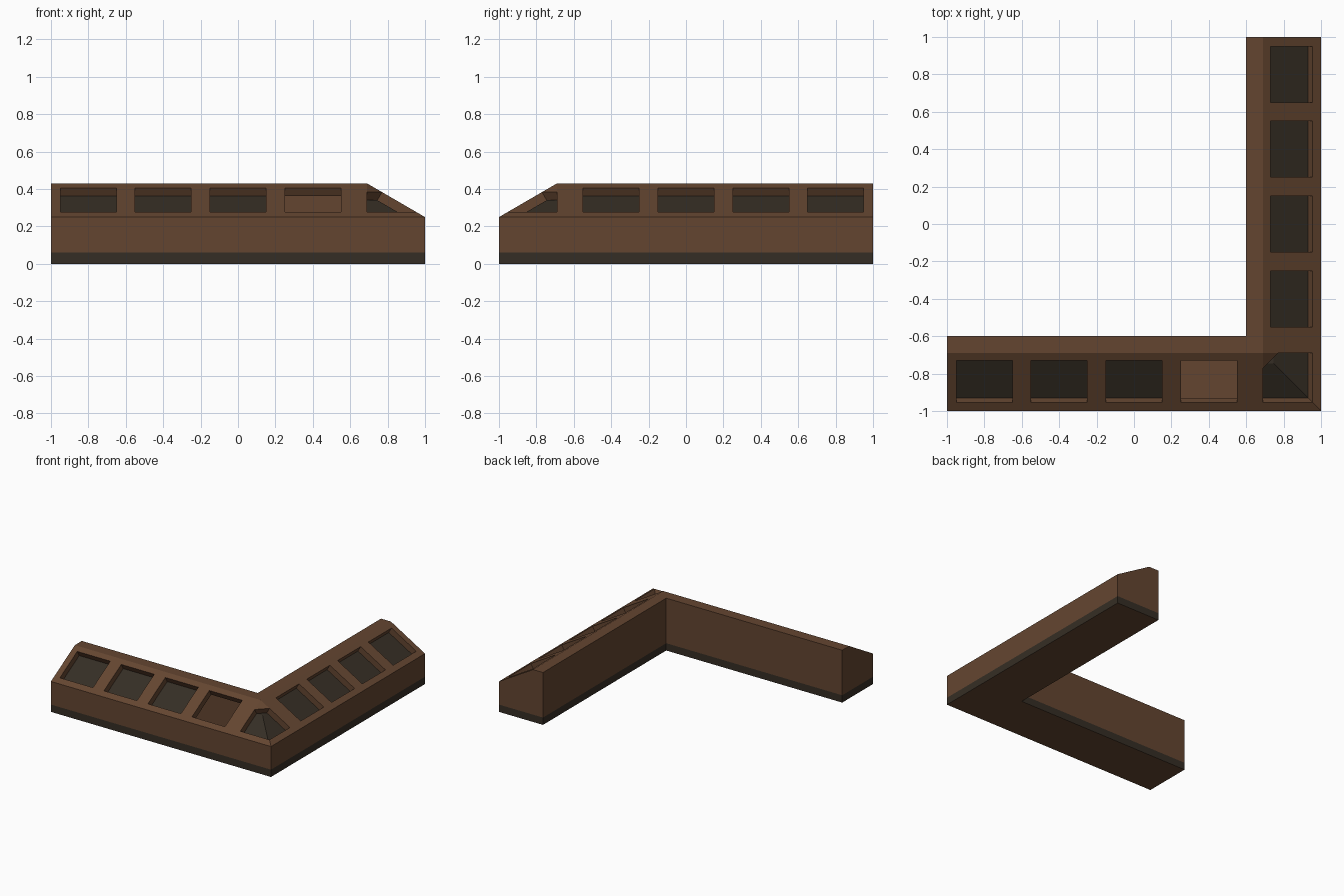
import bpy
import bmesh
from mathutils import Vector

cube = bpy.data.objects.get("Cube")
if cube:
    bpy.data.objects.remove(cube)


def make_material(name, color):
    mat = bpy.data.materials.new(name)
    mat.use_nodes = True
    mat.diffuse_color = (*color, 1)
    bsdf = mat.node_tree.nodes["Principled BSDF"]
    bsdf.inputs["Base Color"].default_value = (*color, 1)
    bsdf.inputs["Roughness"].default_value = 0.8
    return mat


wood = make_material("brown wood", (0.127, 0.060, 0.030))
dark = make_material("dark panel", (0.036, 0.027, 0.018))

# Cross-section: u is the distance in from the outer wall
BASE, EDGE, TOP = 0.06, 0.25, 0.43
SLOPE_END, DEPTH = 0.31, 0.4
LIP, HEAD, CORNER_HEAD = 0.045, 0.27, 0.23
SHIFT, SINK = 0.025, 0.0435      # recess walls run square to the slope
MITRE = 1 - SLOPE_END
INNER = 1 - DEPTH

parts = {name: bmesh.new() for name in ("counter_shell", "plinth", "recess_floors")}


def front_wing(a, u, z):
    return Vector((a, u - 1, z))


def side_wing(a, u, z):
    return Vector((1 - u, -a, z))


def slope(u):
    return EDGE + (TOP - EDGE) * u / SLOPE_END


def on(a, u):
    """Point on the sloped surface."""
    return (a, u, slope(u))


def sunk(a, u):
    """Point on the recess floor, given its rim distance."""
    return (a, u + SHIFT, slope(u) - SINK)


def add_face(part, wing, points, outward):
    """Add a face turned towards the outward direction (along, in, up)."""
    bm = parts[part]
    face = bm.faces.new([bm.verts.new(wing(*p)) for p in points])
    face.normal_update()
    direction = wing(*outward) - wing(0, 0, 0)
    if face.normal.dot(direction) < 0:
        face.normal_flip()


UP, DOWN, OUT, BACK = (0, 0, 1), (0, 0, -1), (0, -1, 0), (0, 1, 0)
END, INWARD = (-1, 0, 0), (1, 0, 0)
LEAN = (0, -0.5, 0.86)
RISE, FALL = (0, 0.86, 0.5), (0, -0.86, -0.5)


def build_recess(wing, a, b, floored):
    s, f = "counter_shell", "recess_floors"
    add_face(s, wing, [on(a, LIP), on(b, LIP), sunk(b, LIP), sunk(a, LIP)], RISE)
    add_face(s, wing, [on(a, HEAD), on(b, HEAD), sunk(b, HEAD), sunk(a, HEAD)], FALL)
    for x, facing in ((a, INWARD), (b, END)):
        add_face(s, wing, [on(x, LIP), on(x, HEAD), sunk(x, HEAD), sunk(x, LIP)], facing)
    if floored:
        add_face(f, wing, [sunk(a, LIP), sunk(b, LIP), sunk(b, HEAD), sunk(a, HEAD)], LEAN)


def build_corner(wing):
    """Half of the recess that wraps around the hip."""
    s, f, m = "counter_shell", "recess_floors", MITRE
    rim, floor_rim = on(m, CORNER_HEAD), sunk(m, CORNER_HEAD)
    half = (SLOPE_END - CORNER_HEAD) / 2
    rim_mid = (m + half, CORNER_HEAD + half, rim[2])
    low = floor_rim[1]
    half = (SLOPE_END - low) / 2
    floor_mid = (m + half, low + half, floor_rim[2])
    hip_top = (1 - low, low, floor_rim[2])
    tip = on(1 - LIP, LIP)
    floor_tip = sunk(1 - LIP - SHIFT, LIP)
    add_face(s, wing, [on(m, 0), on(1, 0), tip, on(m, LIP)], LEAN)
    add_face(s, wing, [rim, rim_mid, on(m, SLOPE_END)], UP)
    add_face(s, wing, [on(m, LIP), tip, floor_tip, sunk(m, LIP)], RISE)
    add_face(s, wing, [on(m, LIP), rim, floor_rim, sunk(m, LIP)], INWARD)
    add_face(s, wing, [rim, rim_mid, floor_mid, floor_rim], (1, -1, -1))
    add_face(f, wing, [sunk(m, LIP), floor_tip, hip_top, floor_rim], LEAN)
    add_face(f, wing, [floor_rim, hip_top, floor_mid], UP)


def build_wing(wing, open_recess=None):
    s = "counter_shell"
    # Sloped front with four recesses
    starts = [-0.95 + 0.4 * i for i in range(4)]
    stops = [-1] + [x for a in starts for x in (a, a + 0.3)] + [MITRE]
    for i, (a, b) in enumerate(zip(stops, stops[1:])):
        if i % 2:
            spans = [(0, LIP), (HEAD, SLOPE_END)]
            build_recess(wing, a, b, i // 2 != open_recess)
        else:
            spans = [(0, SLOPE_END)]
        for u, v in spans:
            add_face(s, wing, [on(a, u), on(b, u), on(b, v), on(a, v)], LEAN)
    build_corner(wing)
    # Flat top and underside, mitred at the corner
    add_face(s, wing, [(-1, SLOPE_END, TOP), (MITRE, SLOPE_END, TOP),
                       (INNER, DEPTH, TOP), (-1, DEPTH, TOP)], UP)
    add_face(s, wing, [(-1, 0, 0), (1, 0, 0), (INNER, DEPTH, 0), (-1, DEPTH, 0)], DOWN)
    # Outer and inner walls, with the plinth band flush below
    for part, low, front_top, back_top in ((s, BASE, EDGE, TOP), ("plinth", 0, BASE, BASE)):
        add_face(part, wing, [(-1, 0, low), (1, 0, low), (1, 0, front_top), (-1, 0, front_top)], OUT)
        add_face(part, wing, [(-1, DEPTH, low), (INNER, DEPTH, low),
                              (INNER, DEPTH, back_top), (-1, DEPTH, back_top)], BACK)
    # End of the wing
    add_face(s, wing, [(-1, 0, BASE), (-1, 0, EDGE), (-1, SLOPE_END, TOP),
                       (-1, DEPTH, TOP), (-1, DEPTH, BASE)], END)
    add_face("plinth", wing, [(-1, 0, 0), (-1, 0, BASE), (-1, DEPTH, BASE), (-1, DEPTH, 0)], END)


# The fourth recess of the front wing has no floor
build_wing(front_wing, open_recess=3)
build_wing(side_wing)

for name, bm in parts.items():
    bmesh.ops.remove_doubles(bm, verts=bm.verts, dist=0.0005)
    mesh = bpy.data.meshes.new(name)
    bm.to_mesh(mesh)
    bm.free()
    mesh.materials.append(wood if name == "counter_shell" else dark)
    bpy.context.collection.objects.link(bpy.data.objects.new(name, mesh))
